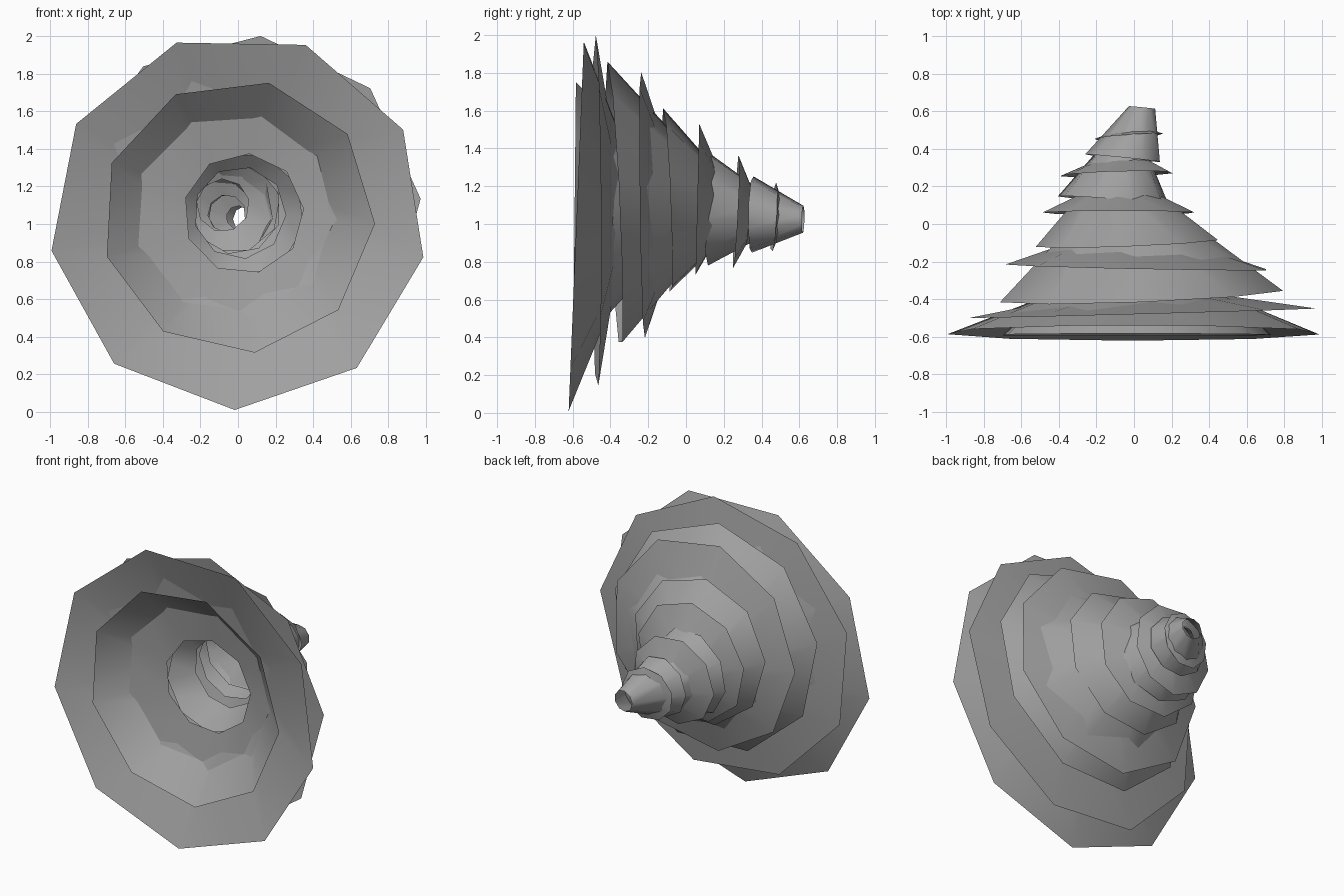
import bpy, math

cube = bpy.data.objects.get("Cube")
if cube:
    bpy.data.objects.remove(cube, do_unlink=True)

SIDES = 9
grey = bpy.data.materials.new("plain grey")
grey.use_nodes = True
grey.diffuse_color = (0.36, 0.36, 0.36, 1)
grey.node_tree.nodes["Principled BSDF"].inputs["Base Color"].default_value = (0.36, 0.36, 0.36, 1)


def shell(name, front, back, phase, lean_x=0, lean_z=0):
    """Open nine-sided cone shell; each end is (centre x, y, centre z, radius)."""
    verts = []
    for cx, y, cz, r in (front, back):
        for i in range(SIDES):
            a = math.radians(phase) + math.tau * i / SIDES
            dx, dz = r * math.cos(a), r * math.sin(a)
            verts.append((cx + dx, y + lean_x * dx + lean_z * dz, cz + dz))
    faces = []
    for i in range(SIDES):
        j = (i + 1) % SIDES
        faces.append((i, i + SIDES, j + SIDES, j))
    mesh = bpy.data.meshes.new(name)
    mesh.from_pydata(verts, [], faces)
    mesh.shade_smooth()
    mesh.materials.append(grey)
    obj = bpy.data.objects.new(name, mesh)
    bpy.context.collection.objects.link(obj)


# Wide, shallow flared discs with a small central hole
shell("front_disc", (0, -.58, 1.015, 1.005), (.02, -.32, 1.05, .335), 29, 0, .041)
shell("second_disc", (.03, -.475, 1.06, .945), (.03, -.37, 1.055, .32), 4.5, .027, -.005)
shell("third_disc", (.03, -.23, 1.1, .715), (-.01, -.07, 1.08, .24), 20, -.02, -.014)
shell("fourth_disc", (-.08, .06, 1.12, .41), (-.08, .19, 1.1, .14), 12, 0, .025)
shell("fifth_disc", (-.09, .265, 1.07, .305), (-.06, .36, 1.055, .1), 25, .03, .05)
shell("sixth_disc", (-.03, .465, 1.035, .185), (0, .51, 1.035, .062), 5, .08, .06)

# Steeper cones between the discs
shell("front_cone", (0, -.59, 1.04, .73), (.01, -.14, 1.06, .245), 37, 0, .01)
shell("second_cone", (.04, -.38, 1.095, .765), (-.03, .06, 1.1, .255), 10, .04, -.047)
shell("third_cone", (-.03, -.1, 1.12, .495), (-.09, .2, 1.09, .165), 15, .04, -.04)
shell("fourth_cone", (-.11, .125, 1.08, .3), (-.05, .43, 1.05, .105), 30, -.08, .03)
shell("tip_cone", (-.055, .35, 1.05, .205), (.045, .62, 1.025, .072), 20, -.1, .02)
